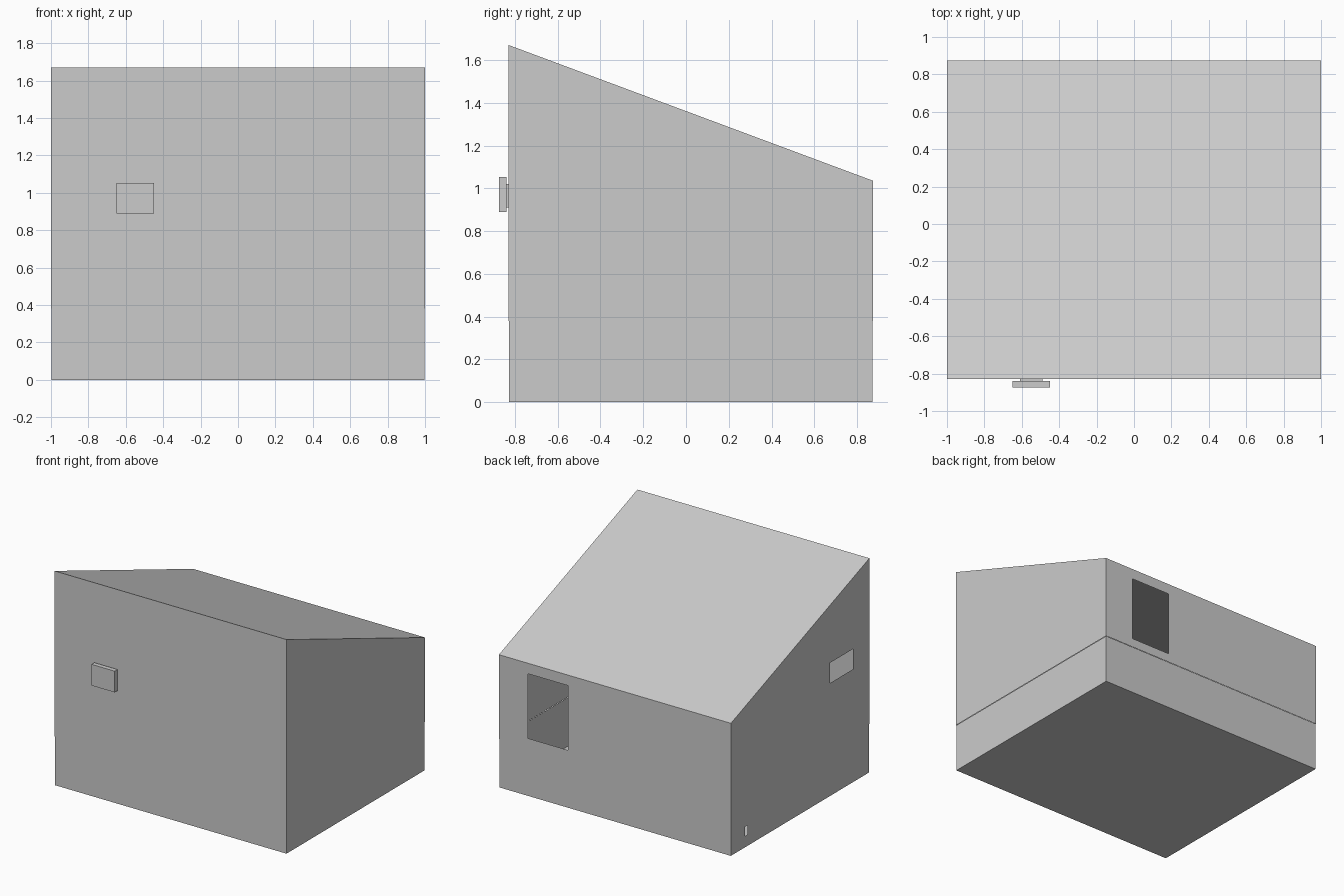
import bpy, bmesh
from mathutils import Vector

if "Cube" in bpy.data.objects:
    bpy.data.objects.remove(bpy.data.objects["Cube"])

X, YF, YB = 1.0, -0.83, 0.875      # half width, front and back wall
ZS, ZF, ZB = 0.38, 1.67, 1.035     # base seam, front and back eaves
INSET = 0.003                      # base sits just inside the walls


def panel(bm, outline, holes=()):
    """Flat thin panel with optional openings."""
    edges = []
    for loop in [outline, *holes]:
        vs = [bm.verts.new(p) for p in loop]
        edges += [bm.edges.new((vs[i], vs[(i + 1) % len(vs)])) for i in range(len(vs))]
    if not holes:
        bm.faces.new([e.verts[0] for e in edges])
        return
    a, b, c = (Vector(p) for p in outline[:3])
    bmesh.ops.triangle_fill(bm, edges=edges, use_beauty=True, normal=(b - a).cross(c - b))


def rect_x(x, y0, y1, z0, z1):
    return [(x, y0, z0), (x, y1, z0), (x, y1, z1), (x, y0, z1)]


def rect_y(y, x0, x1, z0, z1):
    return [(x0, y, z0), (x1, y, z0), (x1, y, z1), (x0, y, z1)]


def finish(bm, name):
    bmesh.ops.remove_doubles(bm, verts=bm.verts[:], dist=0.0001)
    bmesh.ops.recalc_face_normals(bm, faces=bm.faces[:])
    me = bpy.data.meshes.new(name)
    bm.to_mesh(me)
    bm.free()
    ob = bpy.data.objects.new(name, me)
    bpy.context.collection.objects.link(ob)


def box(name, x0, x1, y0, y1, z0, z1):
    bm = bmesh.new()
    bmesh.ops.create_cube(bm, size=1)
    for v in bm.verts:
        v.co = ((x0 + x1) / 2 + v.co.x * (x1 - x0),
                (y0 + y1) / 2 + v.co.y * (y1 - y0),
                (z0 + z1) / 2 + v.co.z * (z1 - z0))
    finish(bm, name)


# upper walls with side and back openings, and the sloping roof
bm = bmesh.new()
for x in (-X, X):
    side = [(x, YF, ZS), (x, YB, ZS), (x, YB, ZB), (x, YF, ZF)]
    panel(bm, side, [rect_x(x, -0.63, -0.347, 0.882, 1.04)] if x < 0 else ())
panel(bm, rect_y(YF, -X, X, ZS, ZF))
panel(bm, rect_y(YB, -X, X, ZS, ZB), [rect_y(YB, 0.405, 0.75, 0.45, 0.953)])
panel(bm, [(-X, YF, ZF), (X, YF, ZF), (X, YB, ZB), (-X, YB, ZB)])
finish(bm, "walls_and_roof")

# open-topped base with a small outlet low on the left
bm = bmesh.new()
bx, f, b = X - INSET, YF + INSET, YB - INSET
for x in (-bx, bx):
    panel(bm, rect_x(x, f, b, 0, ZS),
          [rect_x(x, 0.665, 0.70, 0.088, 0.16)] if x < 0 else ())
for y in (f, b):
    panel(bm, rect_y(y, -bx, bx, 0, ZS))
panel(bm, [(-bx, f, 0), (bx, f, 0), (bx, b, 0), (-bx, b, 0)])
finish(bm, "base")

# small plate on the front wall and its mount
box("front_plate", -0.65, -0.45, -0.875, -0.84, 0.888, 1.053)
box("plate_mount", -0.61, -0.49, -0.842, YF, 0.91, 1.02)
